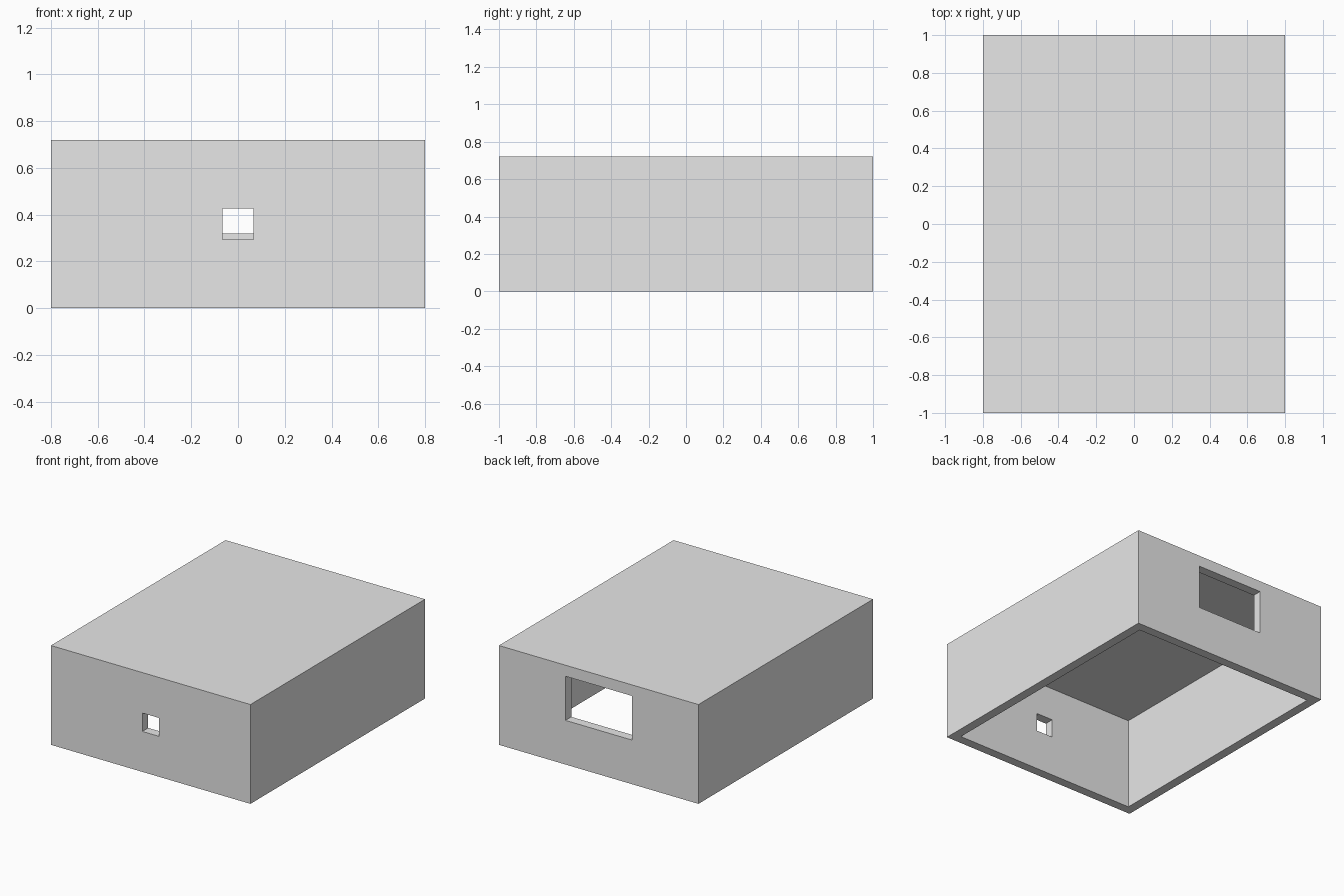
import bpy
from mathutils import Vector

cube = bpy.data.objects.get("Cube")
if cube:
    bpy.data.objects.remove(cube, do_unlink=True)

U = 2 / 15            # design unit: the shell is 12 x 15 x 5.4 units
WIDTH, DEPTH, HEIGHT = 12 * U, 15 * U, 5.4 * U
WALL, CEILING = 0.5 * U, 5 * U

grey = bpy.data.materials.new("plain_grey")
grey.use_nodes = True
grey.diffuse_color = (0.8, 0.8, 0.8, 1)
grey.node_tree.nodes["Principled BSDF"].inputs["Base Color"].default_value = (0.8, 0.8, 0.8, 1)


def box(name, low, high):
    """Axis-aligned box between two corners."""
    low, high = Vector(low), Vector(high)
    bpy.ops.mesh.primitive_cube_add(size=1, location=(low + high) / 2)
    obj = bpy.context.object
    obj.name = name
    obj.scale = high - low
    bpy.ops.object.transform_apply(location=True, rotation=False, scale=True)
    obj.data.materials.append(grey)
    return obj


def cut(target, name, low, high):
    """Subtract a box from the target."""
    cutter = box(name, low, high)
    cutter.hide_render = True
    bpy.context.view_layer.objects.active = target
    mod = target.modifiers.new(name, "BOOLEAN")
    mod.operation, mod.solver, mod.object = "DIFFERENCE", "EXACT", cutter
    bpy.ops.object.modifier_apply(modifier=mod.name)
    bpy.data.objects.remove(cutter, do_unlink=True)


# Box-shaped shell, open underneath
hx, hy = WIDTH / 2, DEPTH / 2
shell = box("shell", (-hx, -hy, 0), (hx, hy, HEIGHT))
cut(shell, "cavity", (WALL - hx, WALL - hy, -U), (hx - WALL, hy - WALL, CEILING))

# Small square hole in the front wall, wide window in the back wall
cut(shell, "front_hole", (-U / 2, -hy - U, 2.2 * U), (U / 2, -hy + U, 3.2 * U))
cut(shell, "back_window", (-2 * U, hy - U, 2.4 * U), (2 * U, hy + U, 4.8 * U))
